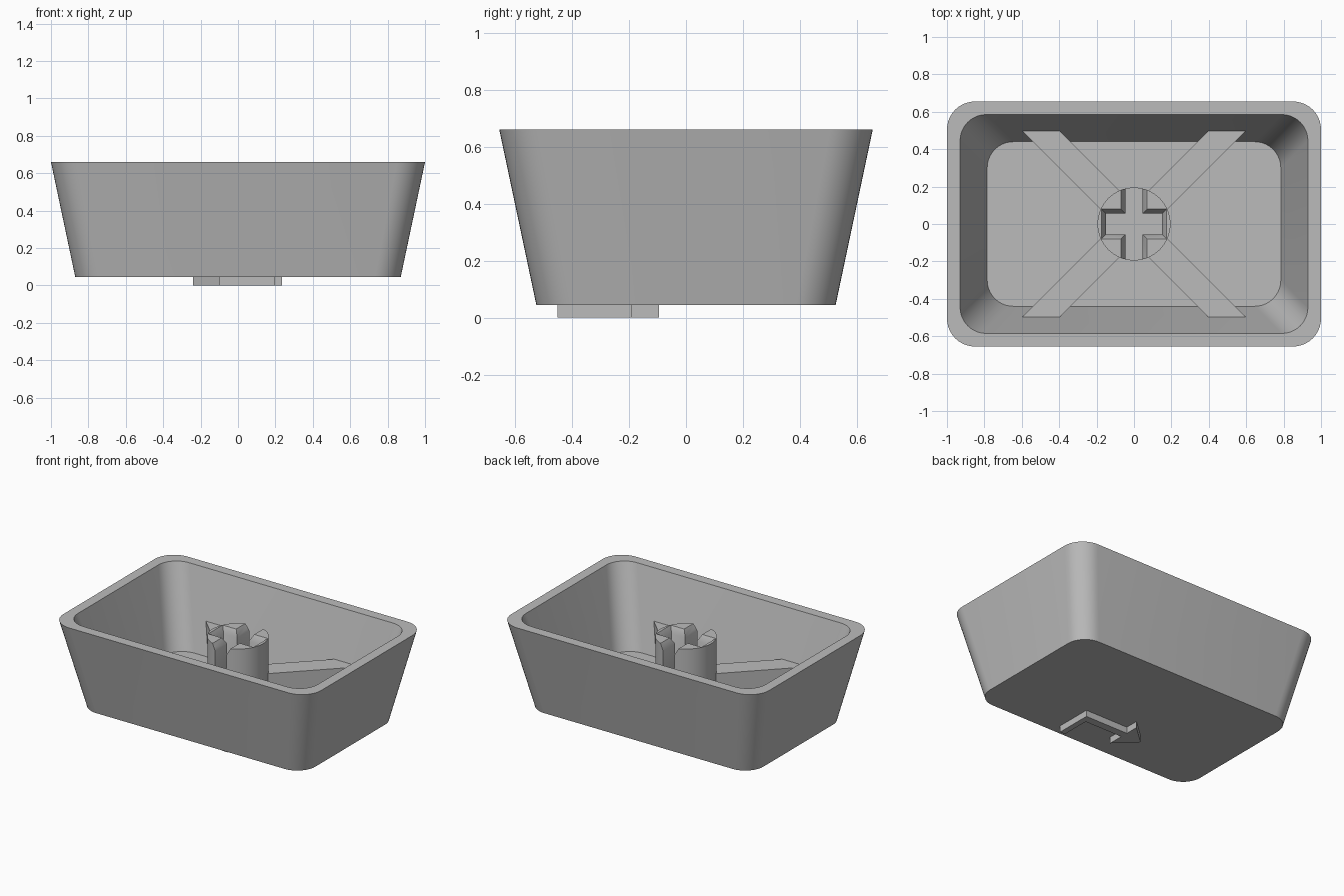
import bpy
import bmesh
from math import sin, cos, pi, radians

cube = bpy.data.objects.get("Cube")
if cube:
    bpy.data.objects.remove(cube, do_unlink=True)

grey = bpy.data.materials.new("plain_grey")
grey.use_nodes = True
colour = (0.5, 0.5, 0.5, 1)
grey.diffuse_color = colour
grey.node_tree.nodes["Principled BSDF"].inputs["Base Color"].default_value = colour


def loft(name, rings):
    """Skin a stack of (outline, z) rings and cap both ends."""
    bm = bmesh.new()
    loops = [[bm.verts.new((x, y, z)) for x, y in pts] for pts, z in rings]
    n = len(loops[0])
    for low, high in zip(loops, loops[1:]):
        for i in range(n):
            j = (i + 1) % n
            bm.faces.new((low[i], low[j], high[j], high[i]))
    bm.faces.new(loops[0])
    bm.faces.new(loops[-1])
    bmesh.ops.recalc_face_normals(bm, faces=bm.faces)
    mesh = bpy.data.meshes.new(name)
    bm.to_mesh(mesh)
    bm.free()
    mesh.materials.append(grey)
    obj = bpy.data.objects.new(name, mesh)
    bpy.context.scene.collection.objects.link(obj)
    return obj


def rounded_rect(hx, hy, r, steps=10):
    pts = []
    for k, (sx, sy) in enumerate([(1, 1), (-1, 1), (-1, -1), (1, -1)]):
        for i in range(steps + 1):
            a = (k + i / steps) * pi / 2
            pts.append((sx * (hx - r) + r * cos(a), sy * (hy - r) + r * sin(a)))
    return pts


def cross(arm_x, half_y, half_x, arm_y):
    """Plus outline: horizontal arm is arm_x by half_y, vertical arm half_x by arm_y."""
    quarter = [(arm_x, half_y), (half_x, half_y), (half_x, arm_y)]
    right_top = quarter
    left_top = [(-x, y) for x, y in reversed(quarter)]
    return right_top + left_top + [(-x, -y) for x, y in right_top + left_top]


def activate(obj):
    bpy.ops.object.select_all(action="DESELECT")
    obj.select_set(True)
    bpy.context.view_layer.objects.active = obj


def cut(obj, cutter):
    activate(obj)
    mod = obj.modifiers.new("slot", "BOOLEAN")
    mod.operation = "DIFFERENCE"
    mod.solver = "EXACT"
    mod.object = cutter
    bpy.ops.object.modifier_apply(modifier=mod.name)


BASE, FLOOR, RIM = 0.045, 0.12, 0.66

# Flared tray with a thick rim
shell = loft("shell", [
    (rounded_rect(0.87, 0.525, 0.14), BASE),
    (rounded_rect(1.0, 0.655, 0.15), RIM),
    (rounded_rect(0.93, 0.585, 0.14), RIM),
    (rounded_rect(0.785, 0.44, 0.14), FLOOR),
])

# Round centre stem
circle = [(0.195 * cos(2 * pi * i / 64), 0.195 * sin(2 * pi * i / 64)) for i in range(64)]
stem = loft("stem", [(circle, 0.1), (circle, 0.58)])

# Diagonal ribs, running into the walls
ribs = []
for side, name in ((1, "rib_rising"), (-1, "rib_falling")):
    outline = [(side * x, y) for x, y in [(0.4, 0.5), (0.6, 0.5), (-0.4, -0.5), (-0.6, -0.5)]]
    ribs.append(loft(name, [(outline, 0.1), (outline, 0.335)]))

# Cross slot with a chamfered mouth
slot = loft("slot_cutter", [
    (cross(0.15, 0.055, 0.045, 0.21), 0.13),
    (cross(0.15, 0.055, 0.045, 0.21), 0.535),
    (cross(0.175, 0.08, 0.07, 0.21), 0.58),
    (cross(0.175, 0.08, 0.07, 0.21), 0.62),
])
slot.hide_render = True
for part in [stem] + ribs:
    cut(part, slot)
bpy.data.objects.remove(slot, do_unlink=True)

# Raised bent arrow on the underside
arrow = [(-0.24, -0.22), (-0.1, -0.355), (-0.1, -0.245), (0.195, -0.245), (0.195, -0.45),
         (0.235, -0.45), (0.235, -0.19), (-0.1, -0.19), (-0.1, -0.095)]
loft("bent_arrow", [(arrow, 0), (arrow, BASE + 0.01)])

# Smooth the rounded walls, keep edges sharp
for obj in (shell, stem):
    activate(obj)
    bpy.ops.object.shade_smooth_by_angle(angle=radians(30))
